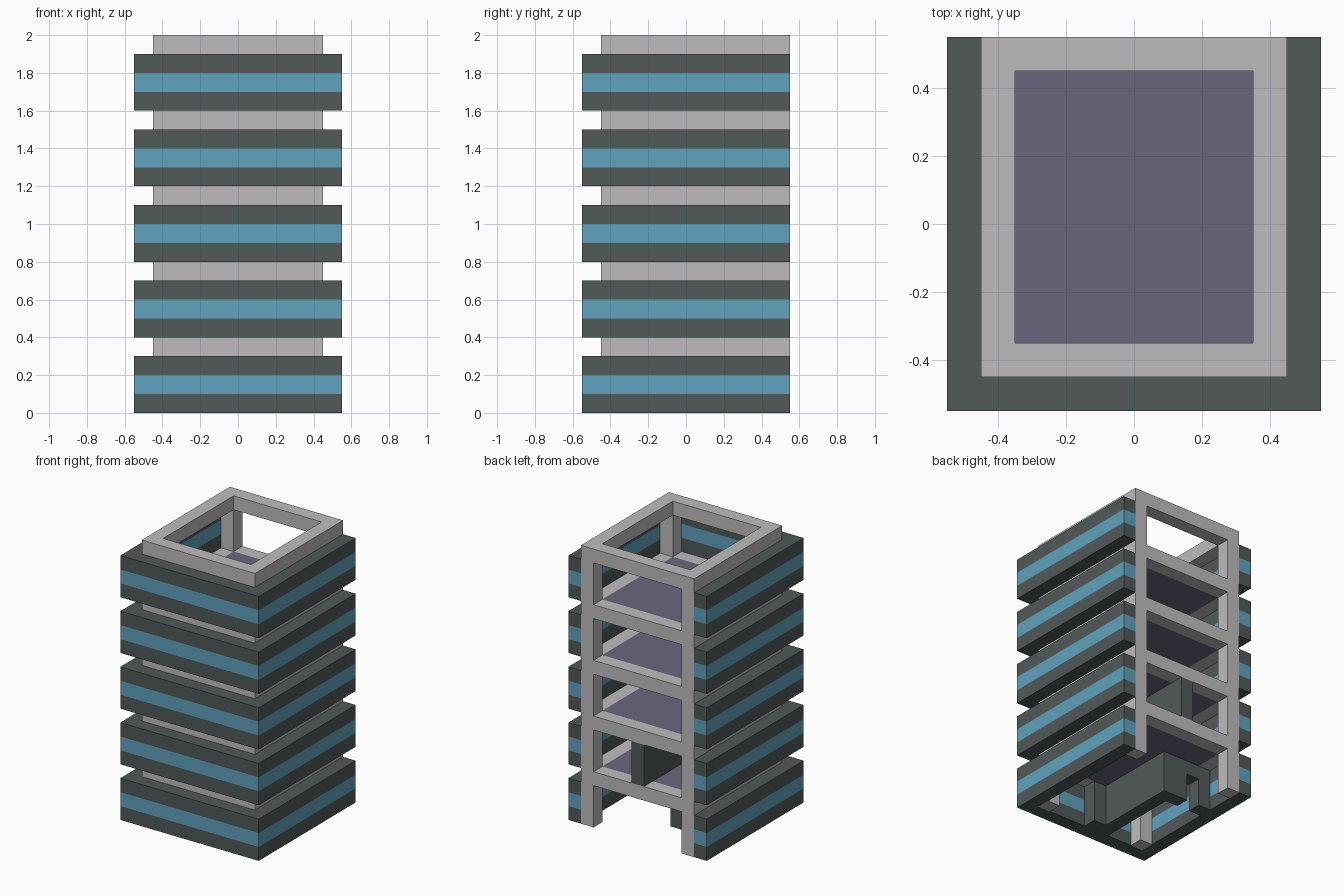
import bpy
import bmesh

cube = bpy.data.objects.get("Cube")
if cube:
    bpy.data.objects.remove(cube, do_unlink=True)


def make_material(name, color):
    mat = bpy.data.materials.new(name)
    mat.use_nodes = True
    mat.diffuse_color = (*color, 1)
    mat.node_tree.nodes["Principled BSDF"].inputs["Base Color"].default_value = (*color, 1)
    return mat


CONCRETE = make_material("pale concrete", (0.52, 0.50, 0.51))
CLADDING = make_material("dark cladding", (0.082, 0.10, 0.097))
GLASS = make_material("blue glass", (0.117, 0.366, 0.51))
FLOOR = make_material("purple floor", (0.15, 0.13, 0.205))


def finish(name, bm, mat):
    bmesh.ops.recalc_face_normals(bm, faces=bm.faces)
    mesh = bpy.data.meshes.new(name)
    bm.to_mesh(mesh)
    bm.free()
    mesh.materials.append(mat)
    obj = bpy.data.objects.new(name, mesh)
    bpy.context.collection.objects.link(obj)
    return obj


def prism(name, outline, z0, z1, mat):
    """Extrude a plan outline from z0 to z1."""
    bm = bmesh.new()
    face = bm.faces.new([bm.verts.new((x, y, z0)) for x, y in outline])
    new = bmesh.ops.extrude_face_region(bm, geom=[face])["geom"]
    verts = [v for v in new if isinstance(v, bmesh.types.BMVert)]
    bmesh.ops.translate(bm, verts=verts, vec=(0, 0, z1 - z0))
    return finish(name, bm, mat)


def rect(x0, x1, y0, y1):
    return [(x0, y0), (x1, y0), (x1, y1), (x0, y1)]


def ring(name, outer, inner, z0, z1, mat):
    """Rectangular beam ring with an open middle."""
    bm = bmesh.new()
    loops = [[bm.verts.new((x, y, z)) for x, y in plan]
             for plan, z in ((outer, z0), (outer, z1), (inner, z1), (inner, z0))]
    for a, b in zip(loops, loops[1:] + loops[:1]):
        for i in range(4):
            j = (i + 1) % 4
            bm.faces.new((a[i], a[j], b[j], b[i]))
    return finish(name, bm, mat)


BACK, OUT, CORE, HOLE, T = 0.55, 0.55, 0.45, 0.35, 0.1
frame_plan = rect(-CORE, CORE, -CORE, BACK)
hole_plan = rect(-HOLE, HOLE, -HOLE, BACK - T)
# Band wraps the front and both sides, open at the back
band_plan = [(-OUT, BACK), (-OUT, -OUT), (OUT, -OUT), (OUT, BACK),
             (CORE, BACK), (CORE, -CORE), (-CORE, -CORE), (-CORE, BACK)]

for level in range(5):
    z = level * 0.4
    n = level + 1
    # Facade bands
    for i, (part, mat) in enumerate((("lower_band", CLADDING), ("window_band", GLASS),
                                     ("upper_band", CLADDING))):
        prism(f"{part}_{n}", band_plan, z + i * T, z + (i + 1) * T, mat)
    # Corner columns and beam ring
    for x in (-CORE, HOLE):
        for y, side in ((-CORE, "front"), (BACK - T, "back")):
            hand = "left" if x > 0 else "right"
            prism(f"{side}_{hand}_column_{n}", rect(x, x + T, y, y + T), z, z + 0.3, CONCRETE)
    ring(f"beam_ring_{n}", frame_plan, hole_plan, z + 0.3, z + 0.4, CONCRETE)
    # Floor slab, left out of the open roof
    if level < 4:
        prism(f"floor_slab_{n}", hole_plan, z + 0.3, z + 0.4, FLOOR)

# Ground floor room with a doorway in its back wall
prism("lobby_side_wall", rect(-0.15, -0.05, -CORE, 0.25), 0, 0.3, CLADDING)
prism("lobby_back_wall", rect(-0.25, -0.15, 0.15, 0.25), 0, 0.3, CLADDING)
prism("lobby_door_lintel", rect(-0.35, -0.25, 0.15, 0.25), 0.2, 0.3, CLADDING)
prism("lobby_door_jamb", rect(-CORE, -0.35, 0.15, 0.25), 0, 0.3, CLADDING)
prism("lobby_wall_stub", rect(-0.05, 0.05, -CORE, -0.35), 0, 0.3, CLADDING)

# Dividing wall on the second storey
prism("dividing_wall", rect(-0.05, 0.05, -CORE, BACK), 0.4, 0.7, CLADDING)
